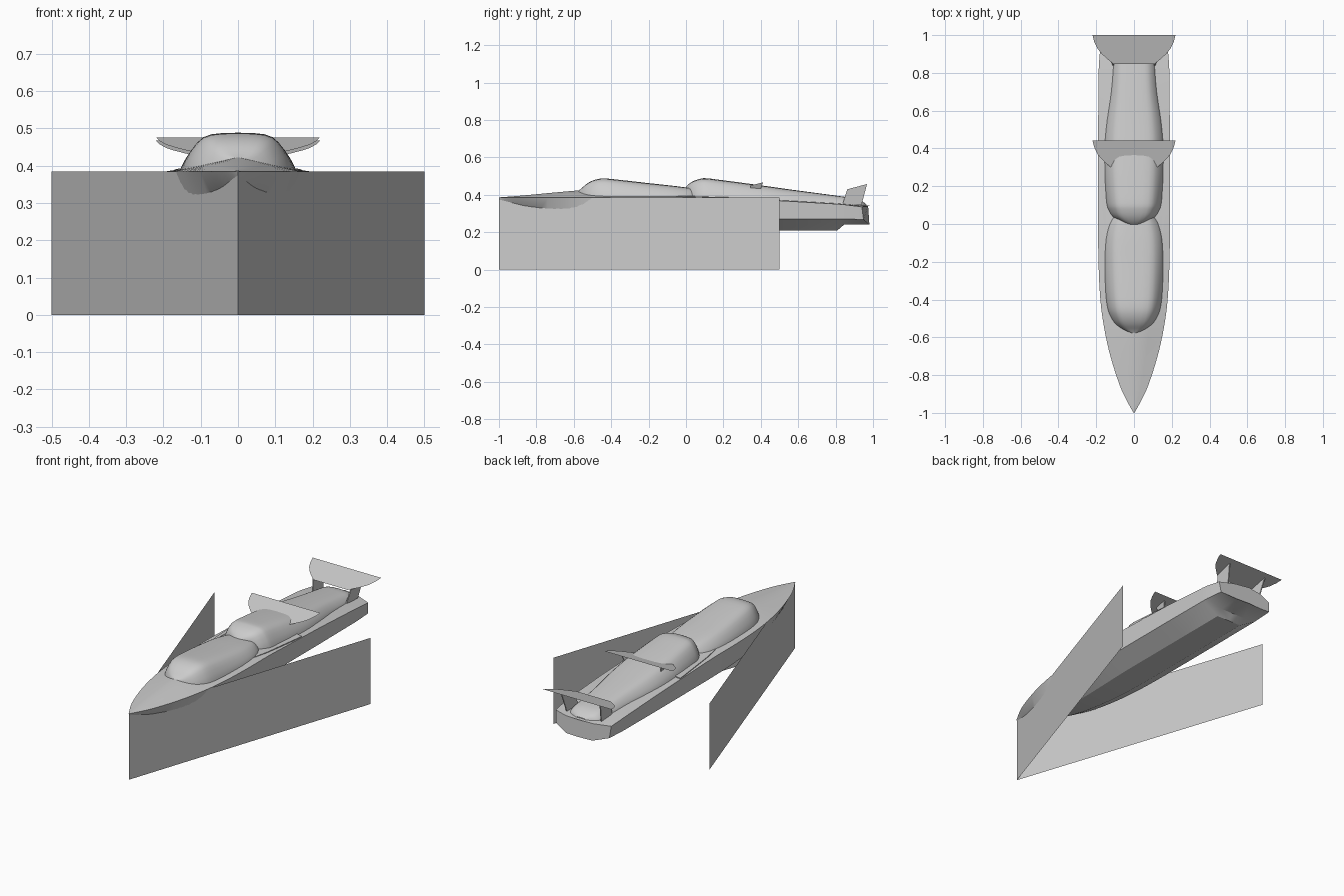
import bpy, bmesh
from mathutils import Vector

if "Cube" in bpy.data.objects:
    bpy.data.objects.remove(bpy.data.objects["Cube"])


def make(name, verts, faces, smooth=True):
    me = bpy.data.meshes.new(name)
    me.from_pydata(verts, [], faces)
    bm = bmesh.new()
    bm.from_mesh(me)
    bmesh.ops.remove_doubles(bm, verts=bm.verts, dist=0.0004)
    bmesh.ops.recalc_face_normals(bm, faces=bm.faces)
    bm.to_mesh(me)
    bm.free()
    ob = bpy.data.objects.new(name, me)
    bpy.context.collection.objects.link(ob)
    if smooth:
        bpy.ops.object.select_all(action='DESELECT')
        bpy.context.view_layer.objects.active = ob
        ob.select_set(True)
        bpy.ops.object.shade_smooth_by_angle(angle=0.5)
    return ob


def refine(rows, limit, n=4):
    """Catmull-Rom between station rows, only where y is below limit."""
    out = []
    for i in range(len(rows) - 1):
        a, b = rows[i], rows[i + 1]
        p = rows[max(i - 1, 0)]
        q = rows[min(i + 2, len(rows) - 1)]
        k = n if a[0] < limit else 1
        for s in range(k):
            t = s / k
            out.append([0.5 * (2 * B + (C - A) * t + (2 * A - 5 * B + 4 * C - D) * t * t
                               + (3 * B - A - 3 * C + D) * t ** 3)
                        for A, B, C, D in zip(p, a, b, q)])
    return out + [rows[-1]]


def loft(name, halves):
    """Join half sections (first and last point on the centre line) into a closed body."""
    rings = [h + [(-x, y, z) for x, y, z in h[-2:0:-1]] for h in halves]
    n = len(rings[0])
    verts = [v for r in rings for v in r]
    faces = [(i * n + j, i * n + (j + 1) % n, (i + 1) * n + (j + 1) % n, (i + 1) * n + j)
             for i in range(len(rings) - 1) for j in range(n)]
    last = (len(rings) - 1) * n
    faces += [tuple(range(n)), tuple(range(last, last + n))]
    return make(name, verts, faces)


# Hull: y, keel z, pad half width, chine x, chine z, edge x, edge z, deck centre z, stern sweep
hull_rows = [
    (-1.00, .372, .000, .001, .376, .002, .384, .386, 0),
    (-0.93, .335, .004, .020, .352, .041, .384, .391, 0),
    (-0.85, .305, .010, .046, .332, .077, .384, .398, 0),
    (-0.70, .265, .025, .092, .305, .125, .384, .412, 0),
    (-0.55, .236, .042, .136, .288, .158, .384, .424, 0),
    (-0.40, .220, .058, .162, .279, .178, .384, .424, 0),
    (-0.20, .211, .072, .178, .272, .188, .384, .418, 0),
    (0.05, .210, .080, .184, .270, .190, .384, .405, 0),
    (0.50, .210, .080, .184, .270, .190, .368, .380, 0),
    (0.81, .210, .080, .182, .270, .187, .350, .358, 0),
    (0.845, .240, .080, .181, .270, .186, .347, .354, 0),
    (0.985, .242, .085, .172, .268, .178, .335, .342, .045),
]
sections = []
for y, zk, xp, xc, zc, xe, ze, zd, sw in refine(hull_rows, 0.0):
    sections.append([(0, y, zk), (xp, y - sw * .1, zk), (xc, y - sw * .8, zc),
                     (xe, y - sw, ze), (xe * .5, y - sw * .25, (ze + zd) / 2), (0, y, zd)])
loft("hull", sections)

# Two rounded canopies: y, half width, base z, top z
shape = [(1, 0), (.97, .2), (.91, .4), (.83, .6), (.74, .77), (.64, .89), (.5, .96), (.3, .99), (0, 1)]
front_rows = [
    (-.577, .022, .385, .421), (-.56, .062, .384, .433), (-.53, .100, .383, .459),
    (-.49, .126, .382, .479), (-.44, .143, .381, .487), (-.35, .153, .380, .479),
    (-.20, .157, .380, .462), (-.08, .151, .380, .449), (.00, .132, .380, .439),
    (.045, .105, .380, .433)]
rear_rows = [
    (-.008, .022, .380, .434), (.012, .075, .380, .455), (.04, .115, .380, .473),
    (.075, .136, .380, .485), (.11, .146, .379, .488), (.20, .154, .376, .477),
    (.30, .158, .372, .464), (.43, .156, .366, .446), (.55, .145, .358, .429),
    (.70, .123, .350, .409), (.84, .111, .344, .390), (.90, .106, .340, .381),
    (.94, .085, .338, .366), (.965, .035, .335, .348)]
for name, rows in (("front_canopy", front_rows), ("rear_canopy", rear_rows)):
    halves = []
    for y, w, zb, zt in refine(rows, 2.0, 3):
        halves.append([(0, y, zb)] + [(w * a, y, zb + (zt - zb) * b) for a, b in shape])
    loft(name, halves)


# Thin raked wings, one flat sheet each
def wing(name, y0, z0):
    half = [(.11, 0), (.14, .024), (.17, .052), (.193, .08), (.21, .115), (.22, .152)]
    pts = half + [(-x, y) for x, y in reversed(half)]
    make(name, [(x, y0 + y, z0 + y * .27) for x, y in pts], [tuple(range(len(pts)))], False)


wing("middle_wing", .29, .435)
wing("stern_wing", .848, .426)


# Flat panel with a thickness, made for both sides
def panel(name, pts, offset):
    n = len(pts)
    for s, side in ((1, "right"), (-1, "left")):
        a = [Vector(p) for p in pts]
        b = [p + Vector(offset) for p in a]
        verts = [(s * v.x, v.y, v.z) for v in a + b]
        faces = [tuple(range(n)), tuple(range(n, 2 * n))]
        faces += [(i, (i + 1) % n, n + (i + 1) % n, n + i) for i in range(n)]
        make(side + "_" + name, verts, faces, False)


# Wing supports
panel("stern_wing_strut", [(.105, .837, .348), (.118, .862, .429), (.122, .968, .457),
                           (.108, .938, .345)], (.006, 0, 0))
panel("middle_wing_strut", [(.115, .345, .437), (.125, .345, .449), (.125, .412, .466),
                            (.115, .40, .432)], (.005, 0, 0))

# Side intake fairings along the deck
panel("side_fairing", [(.148, -.06, .393), (.166, .04, .391), (.188, .32, .380),
                       (.150, .32, .385)], (0, 0, -.02))

# Water sheets spreading from the bow
for s, side in ((1, "right"), (-1, "left")):
    make(side + "_bow_wave_sheet",
         [(0, -1, 0), (s * .5, .5, 0), (s * .5, .5, .384), (0, -1, .384)], [(0, 1, 2, 3)], False)
